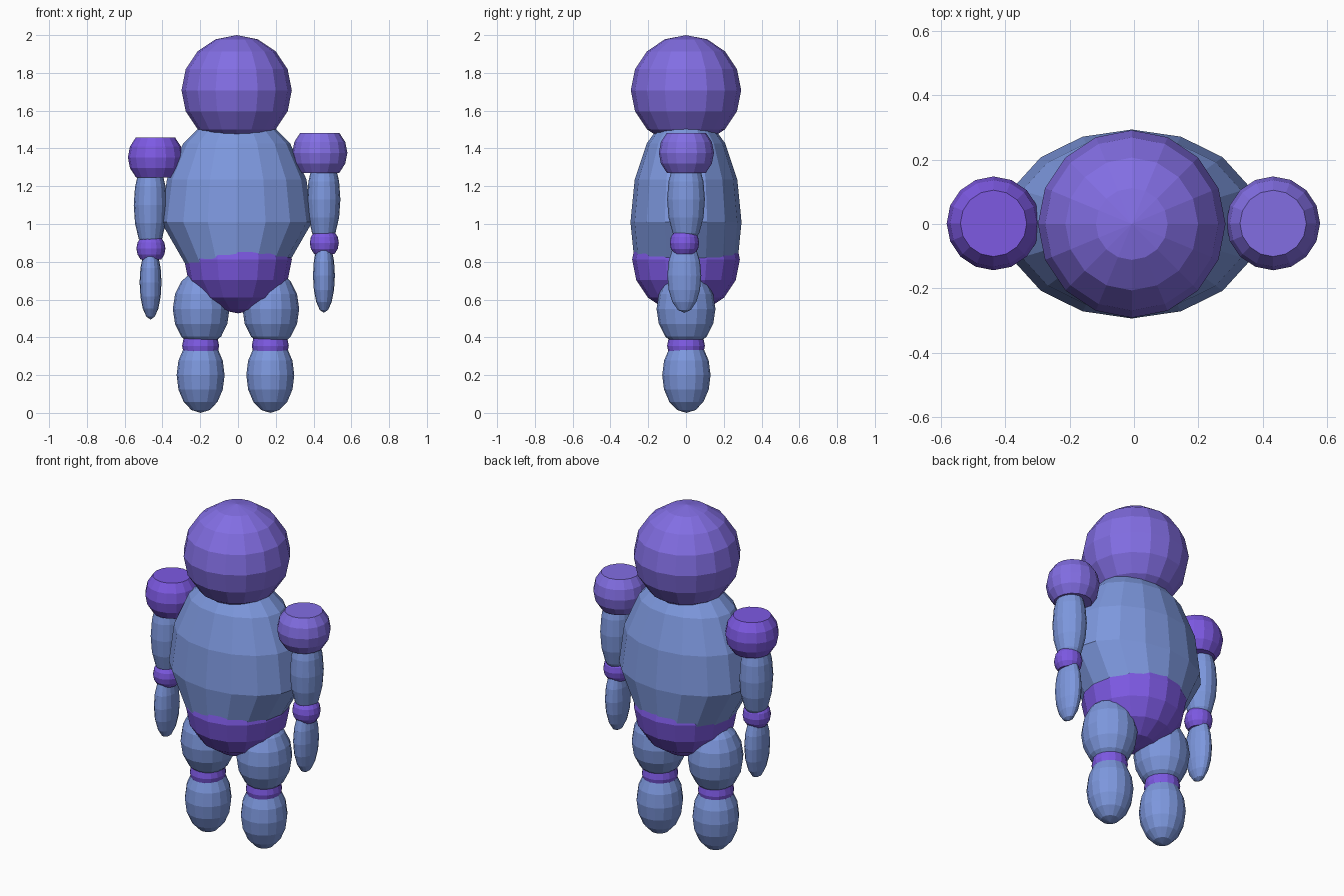
import bpy, bmesh
from mathutils import Vector

if "Cube" in bpy.data.objects:
    bpy.data.objects.remove(bpy.data.objects["Cube"])


def srgb(r, g, b):
    f = lambda c: c / 12.92 if c <= 0.04045 else ((c + 0.055) / 1.055) ** 2.4
    return (f(r), f(g), f(b), 1.0)


def material(name, colour):
    m = bpy.data.materials.new(name)
    m.diffuse_color = colour
    m.use_nodes = True
    m.node_tree.nodes["Principled BSDF"].inputs["Base Color"].default_value = m.diffuse_color
    return m


BLUE = material("soft_blue", srgb(0.49, 0.595, 0.87))
LILAC = material("light_purple", srgb(0.51, 0.43, 0.89))
VIOLET = material("violet", srgb(0.49, 0.35, 0.89))


def ball(name, centre, radii, mat, low=-1.0, high=1.0, waist=1.0):
    """Low-poly ellipsoid; rings beyond low/high (unit heights) are cut and
    capped, and waist narrows the rings below the middle along x."""
    bm = bmesh.new()
    bmesh.ops.create_uvsphere(bm, u_segments=16, v_segments=8, radius=1.0)
    cut = [v for v in bm.verts if v.co.z > high + 0.01 or v.co.z < low - 0.01]
    if cut:
        bmesh.ops.delete(bm, geom=cut, context='VERTS')
        rim = [e for e in bm.edges if e.is_boundary]
        bmesh.ops.holes_fill(bm, edges=rim, sides=0)
    for v in bm.verts:
        if v.co.z < -0.1:
            v.co.x *= waist
        v.co = Vector([c + r * p for c, r, p in zip(centre, radii, v.co)])
    bmesh.ops.recalc_face_normals(bm, faces=bm.faces)
    me = bpy.data.meshes.new(name)
    bm.to_mesh(me)
    bm.free()
    me.materials.append(mat)
    ob = bpy.data.objects.new(name, me)
    bpy.context.collection.objects.link(ob)
    return ob


# Head, chest narrowing to the waist, and hips
ball("head", (-0.007, 0, 1.708), (0.292, 0.292, 0.292), LILAC)
ball("torso", (-0.007, 0, 1.01), (0.40, 0.294, 0.59), BLUE, low=-0.39, waist=0.73)
ball("hips", (0.0, 0, 0.812), (0.285, 0.285, 0.285), VIOLET)

# Arms: the left one hangs slightly lower
J = 0.7072  # joints are trimmed flat at the 45 degree ring
for side, x_sh, x_arm, drop, sh_mat in (
        ("left", -0.437, -0.464, 0.03, VIOLET),
        ("right", 0.433, 0.454, 0.0, LILAC)):
    ball(side + "_shoulder", (x_sh, 0.002, 1.377 - drop * 0.8),
         (0.146, 0.146, 0.150), sh_mat, -J, J)
    ball(side + "_upper_arm", (x_arm, 0, 1.13 - drop), (0.088, 0.10, 0.25), BLUE)
    ball(side + "_elbow", (x_arm + 0.003, -0.008, 0.90 - drop),
         (0.077, 0.078, 0.082), VIOLET, -J, J)
    ball(side + "_forearm", (x_arm + 0.001, -0.009, 0.727 - drop * 1.2),
         (0.058, 0.09, 0.197), BLUE)

# Legs
for side, x in (("left", -0.195), ("right", 0.174)):
    ball(side + "_thigh", (x, 0, 0.55), (0.15, 0.156, 0.205), BLUE)
    ball(side + "_knee", (x + (-0.003), 0, 0.355), (0.098, 0.10, 0.098), VIOLET, -J, J)
    ball(side + "_shin", (x - 0.003, 0.002, 0.20), (0.127, 0.128, 0.20), BLUE)
